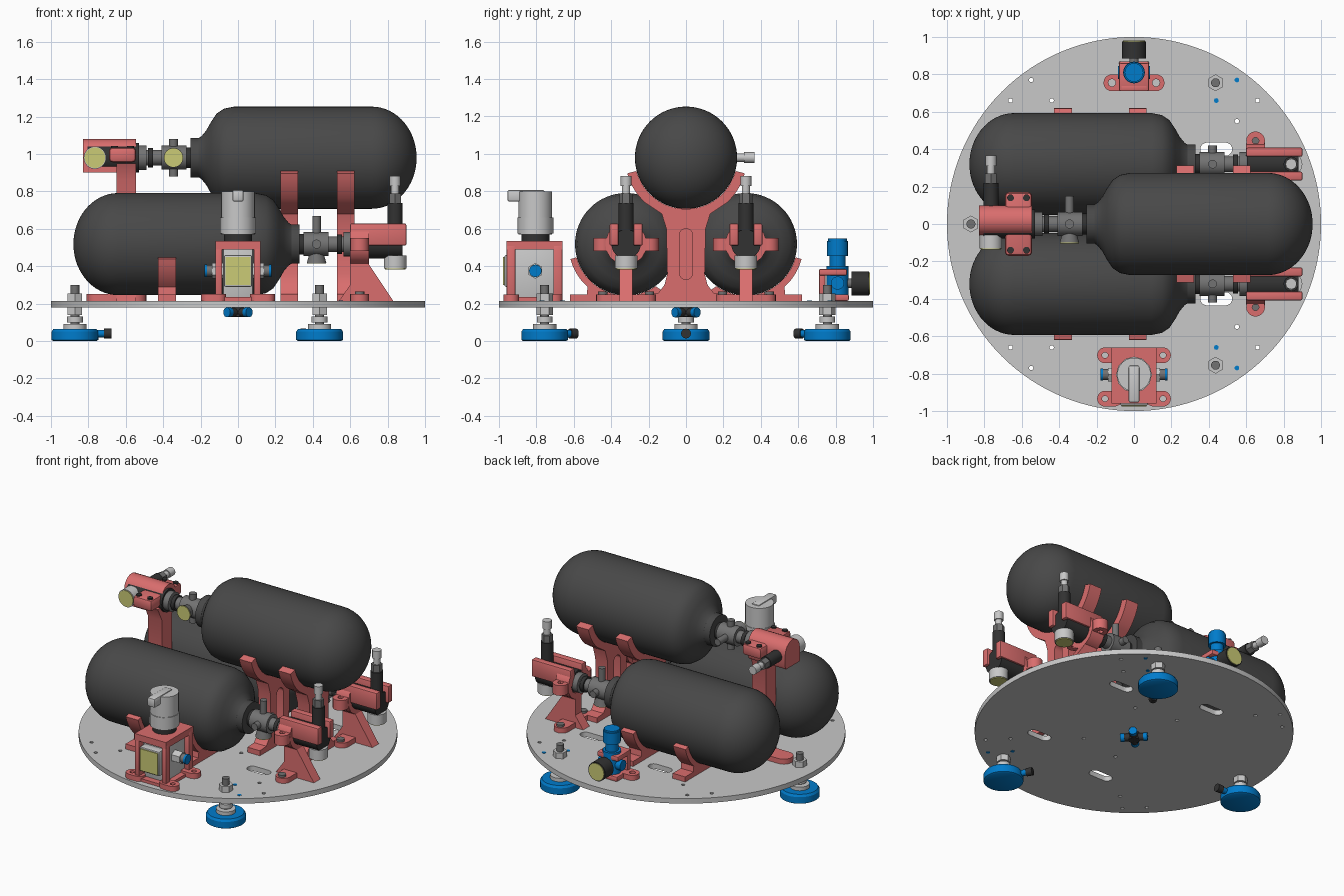
import bpy, bmesh, math
from math import sin, cos, pi, radians
from mathutils import Matrix, Vector

if "Cube" in bpy.data.objects:
    bpy.data.objects.remove(bpy.data.objects["Cube"])


def material(name, r, g, b):
    m = bpy.data.materials.new(name)
    m.use_nodes = True
    m.diffuse_color = (r, g, b, 1)
    m.node_tree.nodes["Principled BSDF"].inputs["Base Color"].default_value = (r, g, b, 1)
    return m


TANK = material("charcoal", .065, .065, .065)
BLACK = material("black", .032, .032, .032)
STEEL = material("steel grey", .17, .17, .17)
PALE = material("pale grey", .58, .58, .58)
RED = material("coral red", .7, .155, .155)
BLUE = material("blue", 0, .2, .6)
YELLOW = material("pale yellow", .6, .6, .18)
ID = Matrix.Identity(4)
YZ = Matrix(((0, 0, 1, 0), (1, 0, 0, 0), (0, 1, 0, 0), (0, 0, 0, 1)))
XZ = Matrix(((1, 0, 0, 0), (0, 0, -1, 0), (0, 1, 0, 0), (0, 0, 0, 1)))


def add(name, mesh, mat, M):
    mesh.transform(M)
    mesh.materials.clear()
    mesh.materials.append(mat)
    mesh.shade_smooth()
    mesh.set_sharp_from_angle(angle=radians(32))
    ob = bpy.data.objects.new(name, mesh)
    bpy.context.collection.objects.link(ob)
    return ob


def from_bm(name, bm, mat, M):
    bmesh.ops.recalc_face_normals(bm, faces=bm.faces)
    mesh = bpy.data.meshes.new(name)
    bm.to_mesh(mesh)
    bm.free()
    return add(name, mesh, mat, M)


def rod(name, a, b, r, mat, M=ID, sides=32, r2=None):
    """Cylinder or cone from point a to point b."""
    a, b = Vector(a), Vector(b)
    bm = bmesh.new()
    turn = (b - a).to_track_quat('Z', 'Y').to_matrix().to_4x4()
    bmesh.ops.create_cone(bm, cap_ends=True, segments=sides, radius1=r,
                          radius2=r if r2 is None else r2, depth=(b - a).length,
                          matrix=Matrix.Translation((a + b) / 2) @ turn)
    return from_bm(name, bm, mat, M)


def box(name, lo, hi, mat, M=ID, bevel=.008):
    lo, hi = Vector(lo), Vector(hi)
    bm = bmesh.new()
    bmesh.ops.create_cube(bm, size=1, matrix=Matrix.Translation((lo + hi) / 2)
                          @ Matrix.Diagonal((*(hi - lo), 1)))
    if bevel:
        bmesh.ops.bevel(bm, geom=bm.edges[:], offset=bevel, segments=2, affect='EDGES', profile=.5)
    return from_bm(name, bm, mat, M)


def lathe(name, profile, mat, M):
    """Spin (x, radius) points around the local x axis."""
    bm = bmesh.new()
    vs = [bm.verts.new((x, 0, r)) for x, r in profile]
    es = [bm.edges.new(p) for p in zip(vs, vs[1:])]
    bmesh.ops.spin(bm, geom=vs + es, axis=(1, 0, 0), cent=(0, 0, 0), angle=2 * pi, steps=64)
    bmesh.ops.remove_doubles(bm, verts=bm.verts, dist=.0005)
    return from_bm(name, bm, mat, M)


def slab(name, loops, lo, hi, mat, M=ID):
    """Extrude an outline with holes between two depths."""
    cu = bpy.data.curves.new(name, 'CURVE')
    cu.dimensions, cu.fill_mode, cu.extrude = '2D', 'BOTH', (hi - lo) / 2
    for loop in loops:
        s = cu.splines.new('POLY')
        s.points.add(len(loop) - 1)
        for p, (x, y) in zip(s.points, loop):
            p.co = (x, y, 0, 1)
        s.use_cyclic_u = True
    ob = bpy.data.objects.new("outline", cu)
    bpy.context.collection.objects.link(ob)
    dg = bpy.context.evaluated_depsgraph_get()
    mesh = bpy.data.meshes.new_from_object(ob.evaluated_get(dg))
    bpy.data.objects.remove(ob)
    return add(name, mesh, mat, M @ Matrix.Translation((0, 0, (lo + hi) / 2)))


def arc(cx, cy, r, a0, a1, n=16):
    return [(cx + r * cos(radians(a0 + (a1 - a0) * i / n)),
             cy + r * sin(radians(a0 + (a1 - a0) * i / n))) for i in range(n + 1)]


def circle(cx, cy, r, n=16):
    return arc(cx, cy, r, 0, 360, n)[:-1]


def stadium(cx, cy, half, r, tall=False):
    if tall:
        return arc(cx, cy + half, r, 0, 180, 10) + arc(cx, cy - half, r, 180, 360, 10)
    return arc(cx + half, cy, r, -90, 90, 10) + arc(cx - half, cy, r, 90, 270, 10)


# Round base plate with slots and screw holes
loops = [circle(0, 0, 1, 128)]
for s in (1, -1):
    loops += [stadium(-.18, s * .54, .05, .035), stadium(.44, s * .4, .05, .035)]
    loops += [circle(x, s * y, .012, 10) for x, y in (
        (-.55, .77), (-.66, .66), (-.44, .66), (.55, .55), (.66, .66), (-.1, .3), (.2, .25))]
    for x, y in ((.55, .77), (.44, .66)):
        rod("plate_pin", (x, s * y, .178), (x, s * y, .217), .013, BLUE, sides=10)
slab("base_plate", loops, .18, .215, PALE)

# Levelling feet
for k in range(3):
    M = Matrix.Rotation(pi + k * 2 * pi / 3, 4, 'Z') @ Matrix.Translation((.872, 0, 0))
    lathe("foot_pad", [(0, 0), (0, .115), (.006, .125), (.05, .125), (.065, .115), (.065, 0)],
          BLUE, M @ Matrix.Rotation(-pi / 2, 4, 'Y'))
    for name, z0, z1, r, n in (("foot_flange", .065, .09, .062, 32), ("foot_stem", .09, .3, .024, 20),
                               ("foot_collar", .1, .13, .042, 24), ("foot_lower_nut", .14, .18, .045, 6),
                               ("foot_upper_nut", .215, .255, .045, 6)):
        rod(name, (0, 0, z0), (0, 0, z1), r, PALE if r > .03 else STEEL, M, n)
    rod("foot_port", (-.11, 0, .04), (-.155, 0, .04), .02, BLUE, M)
    rod("foot_hose_end", (-.155, 0, .04), (-.195, 0, .04), .026, BLACK, M)

# Air hub under the plate
rod("hub_core", (0, 0, .13), (0, 0, .18), .035, BLACK)
for k in range(4):
    M = Matrix.Rotation(pi / 4 + k * pi / 2, 4, 'Z')
    rod("hub_arm", (0, 0, .153), (.06, 0, .153), .024, BLACK, M)
    rod("hub_collar", (.06, 0, .153), (.085, 0, .153), .026, BLUE, M)

# Tanks with their valves, regulators and gauges
LENGTH = 1.21
profile = [(.24 - .24 * cos(radians(a)), .273 * sin(radians(a))) for a in range(0, 91, 6)]
profile += [(.975, .273), (1.03, .262), (1.07, .235), (1.1, .19), (1.125, .145),
            (1.15, .115), (1.165, .105), (LENGTH, .105), (LENGTH, 0)]
turned = Matrix(((-1, 0, 0, 0), (0, 0, 1, 0), (0, 1, 0, 0), (0, 0, 0, 1)))
places = [("upper", Matrix.Translation((.955, 0, .98)) @ turned)]
places += [(n, Matrix.Translation((-.88, y, .518))) for n, y in (("back", .32), ("front", -.32))]
for n, M in places:
    lathe(n + "_tank", profile, TANK, M)
    V = M @ Matrix.Translation((LENGTH, 0, 0))
    for part, a, b, r, mat in (("neck_ring", 0, .025, .055, BLACK), ("valve_body", .02, .155, .064, STEEL),
                               ("valve_stub", .155, .27, .042, STEEL), ("coupling_ring", .2, .225, .052, BLACK),
                               ("coupling", .235, .275, .065, STEEL), ("regulator", .275, .55, .078, BLACK)):
        rod(n + "_" + part, (a, 0, 0), (b, 0, 0), r, mat, V)
    rod(n + "_valve_pin", (.09, -.1, 0), (.09, .1, 0), .024, STEEL, V)
    rod(n + "_valve_stem", (.09, 0, 0), (.09, 0, .15), .023, STEEL, V)
    rod(n + "_valve_gauge", (.09, 0, -.03), (.09, 0, -.1), .032, STEEL, V, r2=.052)
    rod(n + "_valve_gauge_face", (.09, 0, -.1), (.09, 0, -.105), .05, YELLOW, V)
    rod(n + "_gauge", (.51, 0, -.06), (.51, 0, -.13), .06, PALE, V)
    rod(n + "_gauge_face", (.51, 0, -.13), (.51, 0, -.135), .055, YELLOW, V)
    rod(n + "_fill_base", (.51, 0, .05), (.51, 0, .22), .04, BLACK, V)
    rod(n + "_fill_nut", (.51, 0, .22), (.51, 0, .27), .036, STEEL, V, 6)
    rod(n + "_fill_nipple", (.51, 0, .27), (.51, 0, .31), .022, PALE, V)
    rod(n + "_fill_tip", (.51, 0, .31), (.51, 0, .365), .029, PALE, V)

# Tall cradles for the upper tank
half = arc(0, .98, .325, -15, -48, 6) + [(.13, .68), (.105, .6), (.1, .36), (.115, .3), (.15, .255), (.22, .25), (.22, .215)]
outline = arc(0, .98, .274, -165, -15, 32) + half + [(-x, z) for x, z in reversed(half)]
for x in (.275, .575):
    slab("upper_cradle", [outline, stadium(0, .465, .1, .036, True)], x - .047, x + .047, RED, YZ)

# Low saddles for the lower tanks
saddle = arc(.32, .518, .274, -15, -125, 24) + [(.1, .25), (.1, .215), (.62, .215), (.62, .25), (.53, .25)] \
    + arc(.32, .518, .308, -48, -15, 8)
for x in (-.38, .02):
    for s in (1, -1):
        slab("lower_saddle", [[(s * y, z) for y, z in saddle]], x - .048, x + .048, RED, YZ)

# Brackets holding the lower regulators
for y in (.32, -.32):
    M = Matrix.Translation((0, y, 0))
    slab("valve_post", [[(.54, .215), (.83, .215), (.7, .41), (.7, .47), (.6, .47), (.6, .3)]],
         -.035, .035, RED, M @ XZ)
    slab("valve_post_base", [stadium(0, 0, .11, .05)], .215, .25, RED,
         M @ Matrix.Translation((.65, 0, 0)) @ Matrix.Rotation(pi / 2, 4, 'Z'))
    claw = arc(0, .518, .112, 125, 415, 12) + arc(0, .518, .076, 415, 125, 12)
    slab("valve_claw", [claw], .6, .7, RED, M @ YZ)
    for s in (1, -1):
        box("valve_guard", (.6, s * .04 if s > 0 else -.088, .51), (.9, .088 if s > 0 else -.04, .628), RED, M)
        slab("valve_ear", [stadium(.65, 0, 0, .05), circle(.65, 0, .018)], .48, .55, RED,
             M @ Matrix.Translation((0, s * .125, 0)))
        box("valve_ear_arm", (.605, min(s * .08, s * .11), .48), (.695, max(s * .08, s * .11), .55), RED, M, .004)
        rod("valve_base_screw", (.65, s * .125, .25), (.65, s * .125, .265), .025, STEEL, M)

# Bracket holding the upper regulator
slab("upper_valve_post", [[(-.07, .215), (.07, .215), (.055, .3), (.055, .86), (.1, .95), (-.1, .95), (-.055, .86), (-.055, .3)]],
     -.65, -.545, RED, YZ)
slab("upper_post_base", [stadium(-.65, 0, .1, .06)], .215, .25, RED)
box("upper_clamp", (-.69, -.17, .955), (-.545, .17, 1.035), RED, bevel=.02)
block = [(-.062, .9), (.09, .9), (.1, .92)] + arc(.02, 1.0, .08, 0, 180, 12) + [(-.062, .92)]
slab("upper_regulator_cover", [block], -.83, -.545, RED, YZ)
for x in (-.66, -.575):
    for y in (-.14, .14):
        rod("clamp_screw", (x, y, 1.03), (x, y, 1.042), .018, BLACK)

# Front air unit in its frame
F = Matrix.Translation((0, -.805, 0))
box("unit_body", (-.08, -.11, .225), (.08, .11, .5), PALE, F)
box("unit_screen_mount", (-.075, -.165, .29), (.075, -.1, .46), PALE, F)
box("unit_screen", (-.068, -.172, .3), (.068, -.165, .45), YELLOW, F, 0)
slab("unit_frame_top", [[(-.12, -.155), (.12, -.155), (.12, .145), (-.12, .145)], circle(0, 0, .07, 32)], .49, .535, RED, F)
slab("unit_frame_base", [[(-.12, -.155), (.12, -.155), (.12, .145), (-.12, .145)]], .215, .235, RED, F)
for sx in (1, -1):
    for y in (-.13, .12):
        box("unit_pillar", (sx * .103 - .018, y - .024, .22), (sx * .103 + .018, y + .024, .51), RED, F, .005)
        yc = y - .02 if y < 0 else y
        slab("unit_foot", [stadium(sx * .13, yc * .86, .025, .042), circle(sx * .155, yc * .86, .016)], .215, .25, RED, F)
    rod("unit_port_nut", (sx * .08, 0, .375), (sx * .14, 0, .375), .042, PALE, F, 6)
    rod("unit_port", (sx * .14, 0, .375), (sx * .165, 0, .375), .03, STEEL, F)
    rod("unit_port_ring", (sx * .165, 0, .375), (sx * .18, 0, .375), .033, BLUE, F)
rod("unit_collar", (0, 0, .5), (0, 0, .57), .075, BLACK, F)
rod("unit_cap", (0, 0, .57), (0, 0, .8), .09, PALE, F)
rod("unit_cap_rim", (0, 0, .575), (0, 0, .66), .096, PALE, F, 12)
box("unit_cap_lever", (-.03, -.15, .745), (.03, .05, .808), PALE, F, .012)

# Back pressure regulator with side gauge
B = Matrix.Translation((0, .81, 0))
box("regulator_bracket_base", (-.08, -.1, .215), (.08, .06, .25), RED, B)
box("regulator_bracket_wall", (-.075, -.1, .215), (.075, -.065, .385), RED, B)
box("regulator_bracket_shelf", (-.08, -.1, .35), (.08, .05, .385), RED, B)
for s in (1, -1):
    slab("regulator_ear", [stadium(s * .1, -.055, .018, .045), circle(s * .118, -.055, .02)], .215, .25, RED, B)
    rod("regulator_port", (s * .04, 0, .31), (s * .085, 0, .31), .035, BLUE, B)
rod("regulator_body", (0, 0, .235), (0, 0, .4), .058, BLUE, B)
rod("regulator_neck", (0, 0, .4), (0, 0, .47), .042, BLUE, B)
rod("regulator_knob", (0, 0, .455), (0, 0, .535), .056, BLUE, B, 16)
rod("regulator_knob_top", (0, 0, .535), (0, 0, .547), .05, BLUE, B, 16)
rod("regulator_gauge_stem", (0, .04, .308), (0, .09, .308), .025, STEEL, B)
rod("regulator_gauge", (0, .075, .308), (0, .167, .308), .065, BLACK, B)
rod("regulator_gauge_face", (0, .167, .308), (0, .172, .308), .058, YELLOW, B)
